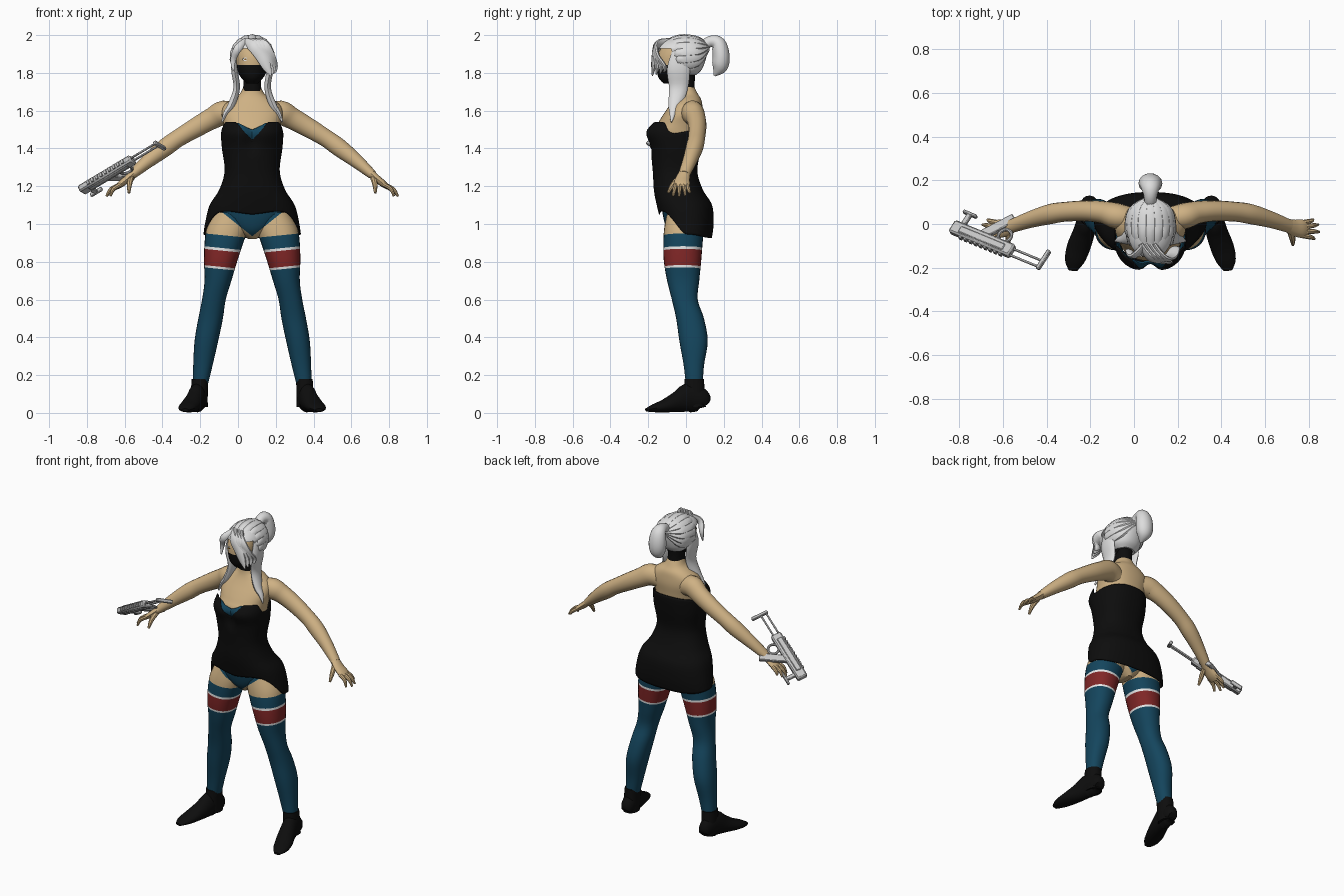
import bpy, bmesh, math
from mathutils import Vector, Matrix

if "Cube" in bpy.data.objects:
    bpy.data.objects.remove(bpy.data.objects["Cube"])

CX = 0.075  # the body's mirror plane; the held gun pushes it off centre


def material(name, r, g, b):
    m = bpy.data.materials.new(name)
    m.diffuse_color = (r, g, b, 1)
    m.use_nodes = True
    m.node_tree.nodes["Principled BSDF"].inputs["Base Color"].default_value = m.diffuse_color
    return m


SKIN = material("skin", .62, .44, .23)
BLACK = material("black cloth", .004, .004, .004)
TEAL = material("teal cloth", .007, .06, .11)
RED = material("red stripe", .22, .02, .02)
WHITE = material("white stripe", .8, .8, .8)
HAIR = material("silver hair", .72, .72, .72)
METAL = material("grey metal", .55, .55, .55)
EYE = material("amber eye", .25, .12, .02)


def spline(rows, n=4):
    """Catmull-Rom interpolation of tuples."""
    out = []
    for i in range(len(rows) - 1):
        p0, p1, p2 = rows[max(i - 1, 0)], rows[i], rows[i + 1]
        p3 = rows[min(i + 2, len(rows) - 1)]
        for k in range(n):
            t = k / n
            out.append(tuple(.5 * (2 * b + (c - a) * t + (2 * a - 5 * b + 4 * c - d) * t * t
                                   + (3 * b - a - 3 * c + d) * t ** 3)
                             for a, b, c, d in zip(p0, p1, p2, p3)))
    return out + [tuple(rows[-1])]


def skin_rings(name, rings, mats, side=1, cap=True, cuts=(), paint=None, drop=None, floor=False):
    """Join closed rings into a surface, cut it along planes, paint it and mirror it."""
    bm = bmesh.new()
    vs = [[bm.verts.new(p) for p in r] for r in rings]
    n = len(rings[0])
    for a, b in zip(vs, vs[1:]):
        for i in range(n):
            bm.faces.new((a[i], a[(i + 1) % n], b[(i + 1) % n], b[i]))
    if cap:
        bm.faces.new(vs[0])
        bm.faces.new(vs[-1])
    for co, no in cuts:
        bmesh.ops.bisect_plane(bm, geom=bm.verts[:] + bm.edges[:] + bm.faces[:], plane_co=co, plane_no=no)
    if drop:
        bmesh.ops.delete(bm, geom=[f for f in bm.faces if drop(f.calc_center_median())], context='FACES')
    if paint:
        for f in bm.faces:
            f.material_index = paint(f.calc_center_median())
    for v in bm.verts:
        v.co.x = side * v.co.x + CX
        if floor:
            v.co.z = max(v.co.z, 0)
    bmesh.ops.recalc_face_normals(bm, faces=bm.faces[:])
    me = bpy.data.meshes.new(name)
    bm.to_mesh(me)
    bm.free()
    for m in mats:
        me.materials.append(m)
    ob = bpy.data.objects.new(name, me)
    bpy.context.collection.objects.link(ob)
    return ob


def spow(v, e):
    return math.copysign(abs(v) ** e, v)


def loft(name, rows, mats, n=28, e=.9, **kw):
    """Rows are z, x min, x max, y front, y back."""
    rings = [[Vector(((a + b) / 2 + (b - a) / 2 * spow(math.cos(t), e),
                      (c + d) / 2 + (d - c) / 2 * spow(math.sin(t), e), z))
              for t in (2 * math.pi * i / n for i in range(n))] for z, a, b, c, d in spline(rows)]
    return skin_rings(name, rings, mats, **kw)


def sweep(name, pts, mats, ref=(0, 1, 0), n=12, **kw):
    """Points are x, y, z, radius along ref, radius across it."""
    pts = spline(pts)
    ps = [Vector(p[:3]) for p in pts]
    rings = []
    for i, p in enumerate(pts):
        t = (ps[min(i + 1, len(ps) - 1)] - ps[max(i - 1, 0)]).normalized()
        u = Vector(ref)
        u = (u - t * u.dot(t)).normalized()
        w = t.cross(u)
        rings.append([ps[i] + u * p[3] * math.cos(a) + w * p[4] * math.sin(a)
                      for a in (2 * math.pi * k / n for k in range(n))])
    return skin_rings(name, rings, mats, **kw)


# Legs with striped stockings, boots, arms and hands
BANDS = (.76, .772, .858, .872, .94)


def leg_paint(c):
    if c.z > .935 + .8 * c.x:
        return 1
    h = c.z - .1 * (c.x - .15)
    return (1, 3, 2, 3, 1, 0)[sum(h > b for b in BANDS)]


band_cuts = [((.15, 0, b), (-.1, 0, 1)) for b in BANDS]
PANTY = [((0, 0, .935), (-.8, 0, 1)), ((0, 0, .935), (.8, 0, 1))]
for s, tag in ((1, "left"), (-1, "right")):
    loft(tag + "_leg", [(.14, .237, .315, 0, .088), (.25, .21, .312, -.012, .095), (.38, .18, .305, -.035, .115),
                        (.5, .155, .285, -.052, .095), (.6, .14, .265, -.075, .062), (.7, .11, .252, -.1, .07),
                        (.8, .08, .255, -.117, .08), (.9, .047, .252, -.12, .088), (.98, .02, .24, -.115, .095),
                        (1.06, .01, .2, -.1, .09)], [SKIN, TEAL, RED, WHITE], side=s,
         cuts=band_cuts + PANTY[:1], paint=leg_paint)
    loft(tag + "_boot_shaft", [(.03, .235, .325, 0, .105), (.1, .235, .325, -.01, .1), (.18, .232, .32, -.008, .095)],
         [BLACK], side=s, n=20)
    sweep(tag + "_boot_foot", [(.28, .11, .045, .025, .03), (.28, .085, .065, .06, .042), (.29, .02, .08, .078, .046),
                               (.305, -.04, .06, .058, .05), (.33, -.11, .038, .036, .053),
                               (.348, -.17, .025, .022, .044), (.355, -.213, .015, .008, .02)],
          [BLACK], ref=(0, 0, 1), side=s, n=16, floor=True)
    sweep(tag + "_arm", [(.08, .025, 1.575, .05, .06), (.15, .035, 1.588, .06, .066), (.21, .052, 1.56, .052, .058),
                         (.29, .06, 1.515, .048, .053), (.39, .056, 1.455, .045, .047), (.46, .045, 1.405, .046, .048),
                         (.55, .02, 1.335, .038, .038), (.635, -.01, 1.262, .031, .025)], [SKIN], side=s, n=18)
    sweep(tag + "_palm", [(.62, -.005, 1.275, .03, .024), (.66, -.018, 1.24, .038, .02),
                          (.695, -.022, 1.212, .042, .018), (.72, -.024, 1.192, .036, .011)], [SKIN], side=s)
    for i, (y0, y1, x1, z1) in enumerate([(-.053, -.068, .75, 1.148), (-.032, -.036, .772, 1.146),
                                          (-.012, -.003, .768, 1.15), (.006, .02, .745, 1.165)]):
        sweep(f"{tag}_finger_{i + 1}", [(.695, y0, 1.21, .012, .012), ((.71 + x1) / 2 + .005, (y0 + y1) / 2, 1.185, .011, .011),
                                        (x1, y1, z1, .006, .006)], [SKIN], side=s, n=8)
    sweep(tag + "_thumb", [(.64, -.03, 1.245, .016, .016), (.65, -.068, 1.21, .014, .014),
                           (.652, -.095, 1.165, .007, .007)], [SKIN], ref=(1, 0, 0), side=s, n=8)

# Pelvis with briefs, and the bare upper torso
loft("pelvis", [(.92, -.02, .02, -.05, .06), (.96, -.08, .08, -.095, .085), (1.02, -.16, .16, -.117, .1),
                (1.1, -.195, .195, -.13, .11), (1.2, -.15, .15, -.14, .07)], [SKIN, TEAL], cuts=PANTY,
     paint=lambda c: int(c.z > .935 + .8 * abs(c.x)))
loft("torso", [(z, -w, w, f, b) for z, w, f, b in
               [(1.2, .13, -.13, .05), (1.35, .13, -.145, .05), (1.48, .145, -.17, .078), (1.53, .152, -.15, .085),
                (1.58, .162, -.12, .09), (1.625, .152, -.09, .087), (1.66, .11, -.07, .08), (1.69, .065, -.06, .062),
                (1.73, .045, -.055, .042)]], [SKIN], n=36)

# Dress: one profile serves the black shell and the teal bust lining
PROFILE = spline([(1.56, .15, -.16, .085), (1.53, .158, -.19, .09), (1.48, .165, -.218, .092), (1.4, .16, -.19, .08),
                  (1.28, .146, -.176, .06), (1.18, .175, -.17, .09), (1.1, .225, -.155, .138),
                  (1., .25, -.13, .146), (.91, .262, -.112, .134)], 8)


def section(z):
    for a, b in zip(PROFILE, PROFILE[1:]):
        if z >= b[0]:
            t = (z - a[0]) / (b[0] - a[0])
            return [p + (q - p) * t for p, q in zip(a, b)]
    return PROFILE[-1]


def smooth(a, b, v):
    t = min(max((v - a) / (b - a), 0), 1)
    return t * t * (3 - 2 * t)


def shell(name, mat, top, hem, scale, n=72, m=44):
    rings = []
    for j in range(m + 1):
        ring = []
        for i in range(n):
            t = 2 * math.pi * i / n
            c, s = math.cos(t), math.sin(t)
            z = top(c, s) + (hem(c, s) - top(c, s)) * j / m
            _, w, f, b = section(z)
            x = w * spow(c, .85) * scale
            y = (f + b) / 2 + (b - f) / 2 * spow(s, .85) * scale
            if s < 0:  # hollow between the bust halves
                y += .03 * math.exp(-(x / .035) ** 2) * smooth(1.34, 1.46, z)
            ring.append(Vector((x, y, z)))
        rings.append(ring)
    ob = skin_rings(name, rings, [mat], cap=False)
    mod = ob.modifiers.new("thickness", 'SOLIDIFY')
    mod.thickness = .006


def dress_top(c, s):
    if s > 0:
        return 1.48 + .03 * s
    return 1.48 + .06 * smooth(0, .5, -s) - .095 * max(0, 1 - abs(c) / .5) ** 1.2


def lining_top(c, s):
    return 1.44 if s > -.5 else 1.535 - .035 * max(0, 1 - abs(c) / .4)


shell("dress", BLACK, dress_top, lambda c, s: 1.065 - .015 * max(0, 1 - abs(c) / .4) * (s < 0)
      - .12 * smooth(-.8, 0, s) - .02 * smooth(0, 1, s), 1)
shell("bust_lining", TEAL, lining_top, lambda c, s: 1.36, .965)

# Neck cover, head with mask, and the visible eye
loft("neck_cover", [(1.705, -.05, .05, -.062, .047), (1.75, -.046, .046, -.065, .046),
                    (1.82, -.05, .05, -.07, .05)], [BLACK])
loft("head", [(z, -w, w, f, b) for z, w, f, b in
              [(1.745, .03, -.12, 0), (1.77, .055, -.143, .02), (1.8, .073, -.152, .04), (1.85, .084, -.155, .06),
               (1.9, .088, -.148, .075), (1.95, .078, -.12, .07), (1.98, .045, -.08, .03)]], [SKIN, BLACK],
     cuts=[((0, 0, 1.842), (0, 0, 1))], paint=lambda c: int(c.z < 1.842))
for nm, r, y, m in (("eye_white", .015, -.146, WHITE), ("eye_iris", .007, -.149, EYE)):
    sweep(nm, [(-.036, y + .006, 1.872, r, r * .6), (-.036, y - .003, 1.872, r, r * .6)], [m], ref=(1, 0, 0))

# Hair: cap, swept-back strands, fringe, side locks and ponytail
loft("hair_cap", [(z, -w, w, f, b) for z, w, f, b in
                  [(1.79, .06, -.05, .055), (1.82, .09, -.1, .085), (1.88, .104, -.155, .107), (1.93, .104, -.155, .112),
                   (1.965, .08, -.125, .09), (1.985, .045, -.075, .04), (1.992, .01, -.03, 0)]], [HAIR],
     drop=lambda c: c.y < -.06 and c.z < 1.925)
for i in range(13):
    a = math.pi * (i / 12 * 1.3 - .15)
    x, z = math.cos(a), math.sin(a)
    sweep(f"hair_strand_{i + 1}", [(.095 * x, -.1 + .05 * (1 - max(z, 0)), 1.885 + .085 * z, .008, .02),
                                   (.106 * x, -.03, 1.885 + .105 * z, .014, .026),
                                   (.09 * x, .06, 1.895 + .085 * z, .014, .024), (.015 * x, .115, 1.93 + .015 * z, .01, .012)],
          [HAIR], ref=(x, 0, z), n=8)
for i in range(4):
    d = i * .02
    sweep(f"fringe_{i + 1}", [(-.045 + d, -.09, 1.965, .012, .02), (.0 + d, -.155, 1.945, .014, .03),
                              (.05 + d * .7, -.168 + d * .3, 1.885, .014, .032),
                              (.078 + d * .6, -.172 + d, 1.83, .012, .024), (.1 + d * .4, -.178 + d, 1.785 + d * .3, .003, .004)],
          [HAIR], n=10)
sweep("short_fringe", [(-.03, -.1, 1.97, .012, .018), (-.075, -.145, 1.93, .014, .022), (-.1, -.125, 1.87, .012, .016),
                       (-.1, -.135, 1.81, .003, .004)], [HAIR], n=10)
for s, tag in ((1, "left"), (-1, "right")):
    sweep(tag + "_side_lock", [(.09, -.035, 1.91, .04, .014), (.094, -.04, 1.82, .06, .018), (.082, -.04, 1.72, .05, .018),
                               (.11, -.06, 1.63, .034, .02), (.14, -.07, 1.585, .018, .013), (.16, -.078, 1.54, .004, .004)],
          [HAIR], side=s, n=10)
sweep("ponytail", [(0, .08, 1.93, .03, .03), (0, .125, 1.965, .03, .03), (0, .17, 1.955, .045, .04),
                   (0, .186, 1.89, .055, .046), (0, .178, 1.83, .045, .042), (0, .15, 1.785, .006, .006)],
      [HAIR], ref=(1, 0, 0), n=14)

# Gun, built in its own frame: a along the barrel, d towards the grip, n across
A = Vector((.808, -.333, .485)).normalized()
D = Vector((.52, .80, -.31))
D = (D - A * D.dot(A)).normalized()
FRAME = Matrix.Translation((-.832, -.015, 1.178)) @ Matrix((A, D, A.cross(D))).transposed().to_4x4()


def gun_box(name, a0, a1, d0, d1, half, turn=0, bevel=.004):
    bpy.ops.mesh.primitive_cube_add(size=1)
    ob = bpy.context.object
    ob.name = name
    ob.data.transform(Matrix.Diagonal((a1 - a0, d1 - d0, 2 * half, 1)))
    ob.matrix_world = FRAME @ Matrix.Translation(((a0 + a1) / 2, (d0 + d1) / 2, 0)) @ Matrix.Rotation(turn, 4, 'Z')
    ob.data.materials.append(METAL)
    mod = ob.modifiers.new("bevel", 'BEVEL')
    mod.width = bevel


gun_box("gun_receiver", 0, .34, -.03, .035, .02, bevel=.008)
gun_box("gun_side_panel", .05, .3, -.018, .015, .025)
gun_box("gun_magazine", .12, .29, .065, .11, .013, turn=math.radians(55))
gun_box("gun_front_grip", .03, .055, .03, .09, .01)
gun_box("gun_front_bar", .005, .08, .085, .1, .012)
for i in range(9):
    gun_box(f"gun_rail_tooth_{i + 1}", .06 + i * .028, .075 + i * .028, -.038, -.028, .012, bevel=.001)
for i, d in enumerate((-.018, .016)):
    gun_box(f"gun_stock_rod_{i + 1}", .33, .5, d - .005, d + .005, .005, bevel=.002)
gun_box("gun_stock_plate", .492, .512, -.03, .075, .011)
bpy.ops.mesh.primitive_torus_add(major_radius=.032, minor_radius=.008, major_segments=24, minor_segments=8)
ring = bpy.context.object
ring.name = "gun_trigger_ring"
ring.matrix_world = FRAME @ Matrix.Translation((.26, .06, 0))
ring.data.materials.append(METAL)

# Smooth shading with sharp edges kept
bpy.ops.object.select_all(action='SELECT')
bpy.ops.object.shade_smooth_by_angle(angle=math.radians(40))
